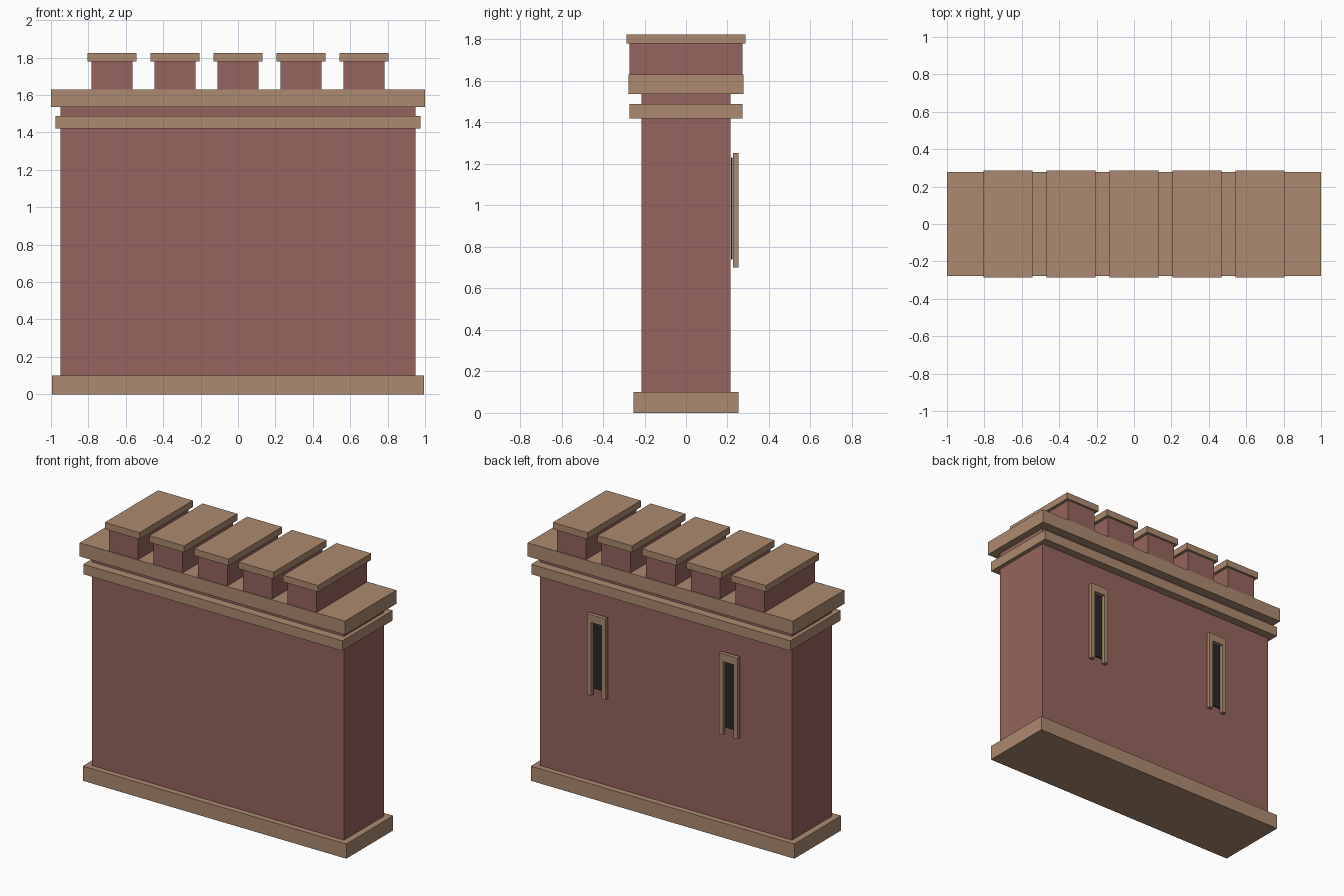
import bpy, bmesh
from mathutils import Vector

if "Cube" in bpy.data.objects:
    bpy.data.objects.remove(bpy.data.objects["Cube"])


def material(name, rgb):
    m = bpy.data.materials.new(name)
    m.diffuse_color = (*rgb, 1.0)
    m.use_nodes = True
    m.node_tree.nodes["Principled BSDF"].inputs["Base Color"].default_value = m.diffuse_color
    return m


BRICK = material("red_brick", (0.305, 0.127, 0.109))
STONE = material("tan_stone", (0.413, 0.254, 0.162))
DARK = material("dark_opening", (0.022, 0.022, 0.028))


def box(name, x, y, z, mat):
    """Box from (min, max) ranges on each axis."""
    bm = bmesh.new()
    bmesh.ops.create_cube(bm, size=1.0)
    for v in bm.verts:
        v.co = Vector([r[0] + (c + 0.5) * (r[1] - r[0])
                       for c, r in zip(v.co, (x, y, z))])
    me = bpy.data.meshes.new(name)
    bm.to_mesh(me)
    bm.free()
    me.materials.append(mat)
    ob = bpy.data.objects.new(name, me)
    bpy.context.collection.objects.link(ob)
    return ob


def slab(name, cx, hx, hy, z, mat):
    """Box centred on y = 0 with half sizes hx and hy."""
    return box(name, (cx - hx, cx + hx), (-hy, hy), z, mat)


# wall, plinth and the two string courses
slab("plinth", 0, 0.994, 0.253, (0, 0.10), STONE)
slab("wall", 0, 0.95, 0.214, (0.10, 1.54), BRICK)
slab("lower_band", 0, 0.977, 0.272, (1.42, 1.488), STONE)
slab("upper_band", 0, 1.0, 0.277, (1.537, 1.63), STONE)

# five capped merlons
for i in range(5):
    cx = (i - 2) * 0.3365
    slab(f"merlon_{i + 1}", cx, 0.11, 0.272, (1.63, 1.78), BRICK)
    slab(f"merlon_cap_{i + 1}", cx, 0.131, 0.287, (1.78, 1.825), STONE)

# two slit windows on the back, with jambs and lintel
for side, cx in (("left", -0.495), ("right", 0.5)):
    box(f"window_pane_{side}", (cx - 0.05, cx + 0.05), (0.217, 0.225), (0.74, 1.23), DARK)
    for s in (-1, 1):
        a, b = sorted((cx + s * 0.04, cx + s * 0.07))
        box(f"window_jamb_{side}_{'inner' if s * cx < 0 else 'outer'}",
            (a, b), (0.227, 0.253), (0.70, 1.20), STONE)
    box(f"window_lintel_{side}", (cx - 0.07, cx + 0.07), (0.227, 0.253), (1.20, 1.253), STONE)
